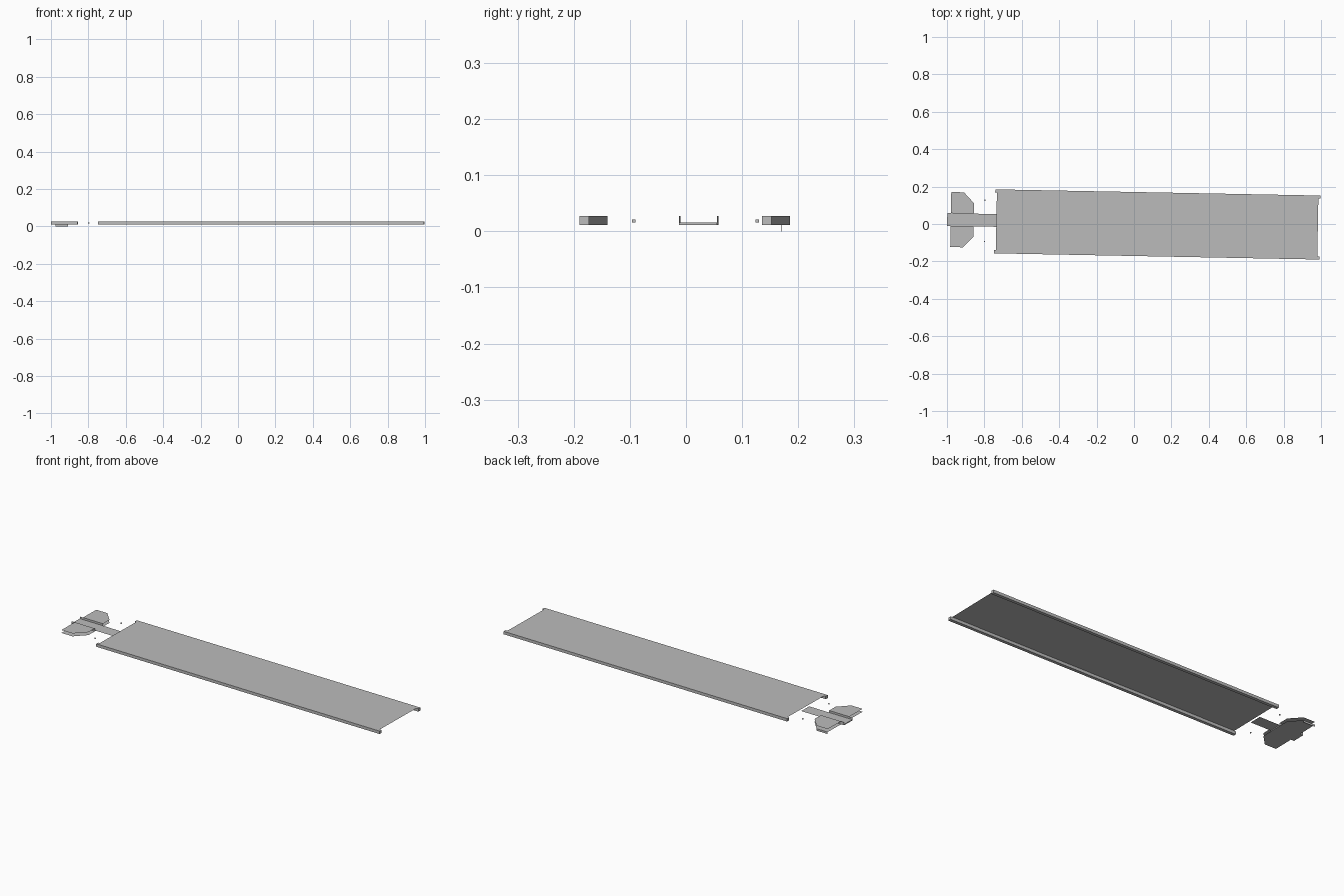
import bpy, bmesh, math

cube = bpy.data.objects.get("Cube")
if cube:
    bpy.data.objects.remove(cube, do_unlink=True)

TILT = math.radians(-1.09)            # whole model is turned slightly about z
LOW, FLOOR, TOP = 0.011, 0.016, 0.027  # main heights
MID = 0.005                           # centre line of the handle end
HALF = 0.034                          # half width of the handle channel

grey = bpy.data.materials.new("plain_grey")
grey.use_nodes = True
colour = (0.5, 0.5, 0.5, 1)
grey.diffuse_color = colour
grey.node_tree.nodes["Principled BSDF"].inputs["Base Color"].default_value = colour


def finish(name, bm):
    mesh = bpy.data.meshes.new(name)
    bm.to_mesh(mesh)
    bm.free()
    mesh.materials.append(grey)
    obj = bpy.data.objects.new(name, mesh)
    obj.rotation_euler.z = TILT
    bpy.context.collection.objects.link(obj)
    return obj


def sheet(name, points):
    bm = bmesh.new()
    bm.faces.new([bm.verts.new(p) for p in points])
    return finish(name, bm)


def flat(name, outline, z):
    return sheet(name, [(x, y, z) for x, y in outline])


def upright(name, x0, x1, y, z0, z1):
    return sheet(name, [(x0, y, z0), (x1, y, z0), (x1, y, z1), (x0, y, z1)])


def rect(x0, x1, y0, y1):
    return [(x0, y0), (x1, y0), (x1, y1), (x0, y1)]


def box(name, x0, x1, y0, y1, z0, z1):
    bm = bmesh.new()
    bmesh.ops.create_cube(bm, size=1)
    for v in bm.verts:
        v.co.x = x0 if v.co.x < 0 else x1
        v.co.y = y0 if v.co.y < 0 else y1
        v.co.z = z0 if v.co.z < 0 else z1
    return finish(name, bm)


# Long deck with a rail hanging under each edge
flat("deck", rect(-0.736, 0.983, -0.165, 0.165), TOP)
for side, s in (("front", -1), ("back", 1)):
    y0, y1 = sorted((s * 0.154, s * 0.171))
    box(side + "_rail", -0.745, 0.994, y0, y1, LOW, TOP)
    # Small pins beside the neck
    y = s * 0.11 + 0.002
    box(side + "_pin", -0.801, -0.796, y - 0.003, y + 0.003, FLOOR, 0.021)

# Recessed channel at the handle end and the neck to the deck
box("channel_floor", -0.999, -0.857, MID - HALF, MID + HALF, LOW, FLOOR)
flat("neck", rect(-0.857, -0.735, MID - HALF, MID + HALF), FLOOR)

# Upper wings beside the channel, with the channel walls
for side, s in (("front", -1), ("back", 1)):
    edge = MID + s * HALF
    upright(side + "_channel_wall", -0.999, -0.857, edge, FLOOR, TOP)
    wing = [(-0.98, edge), (-0.857, edge), (-0.857, MID + s * 0.089),
            (-0.912, MID + s * 0.147), (-0.98, MID + s * 0.147)]
    flat(side + "_wing", wing if s > 0 else wing[::-1], TOP)

# Lower plate and the lip below its back edge
half = [(-0.98, 0.147), (-0.912, 0.147), (-0.857, 0.089)]
outline = half + [(x, -y) for x, y in reversed(half)]
flat("lower_plate", [(x, y + MID) for x, y in outline], LOW)
upright("back_lip", -0.98, -0.912, MID + 0.147, 0, LOW)
